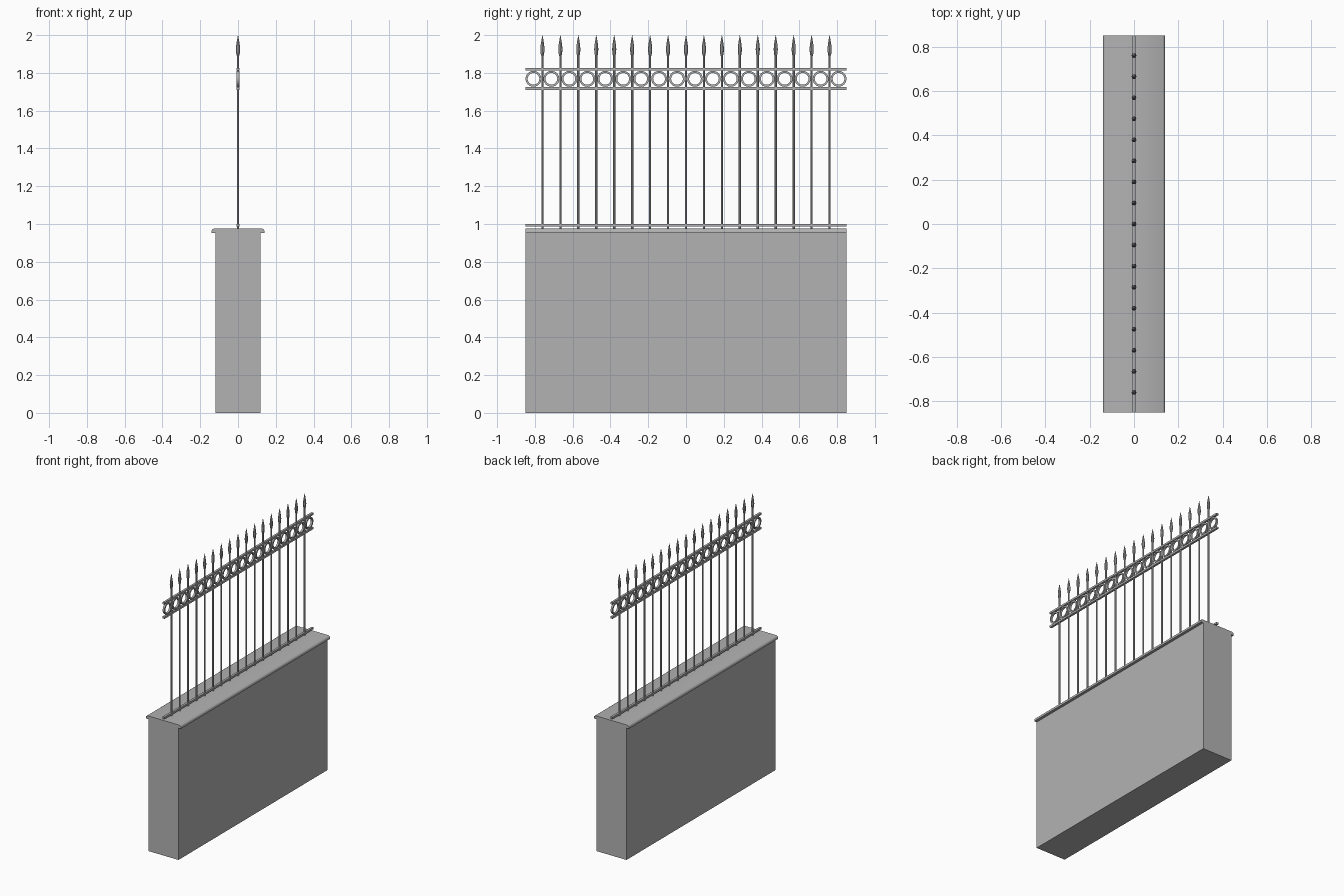
import bpy
import bmesh
from math import pi, cos, sin

if "Cube" in bpy.data.objects:
    bpy.data.objects.remove(bpy.data.objects["Cube"])


def material(name, colour):
    mat = bpy.data.materials.new(name)
    mat.use_nodes = True
    mat.diffuse_color = colour
    mat.node_tree.nodes["Principled BSDF"].inputs["Base Color"].default_value = colour
    return mat


grey = material("plain grey", (0.45, 0.45, 0.45, 1))

HALF = 0.85       # half length along y
STEP = 0.095      # bar spacing
BARS = 17


def finish(name, bm, smooth=False):
    bmesh.ops.recalc_face_normals(bm, faces=bm.faces)
    mesh = bpy.data.meshes.new(name)
    bm.to_mesh(mesh)
    bm.free()
    mesh.materials.append(grey)
    obj = bpy.data.objects.new(name, mesh)
    bpy.context.collection.objects.link(obj)
    if smooth:
        bpy.ops.object.select_all(action='DESELECT')
        obj.select_set(True)
        bpy.context.view_layer.objects.active = obj
        bpy.ops.object.shade_smooth_by_angle(angle=0.7)
    return obj


def extrude_y(name, profile, smooth=False):
    """Closed x-z profile carried along the whole length."""
    bm = bmesh.new()
    face = bm.faces.new([bm.verts.new((x, -HALF, z)) for x, z in profile])
    ext = bmesh.ops.extrude_face_region(bm, geom=[face])
    verts = [v for v in ext["geom"] if isinstance(v, bmesh.types.BMVert)]
    bmesh.ops.translate(bm, verts=verts, vec=(0, 2 * HALF, 0))
    return finish(name, bm, smooth)


def lathe(name, profile, y, sides=8):
    """Upright turned part from (radius, z) pairs."""
    bm = bmesh.new()
    rings = [[bm.verts.new((r * cos(2 * pi * i / sides), y + r * sin(2 * pi * i / sides), z))
              for i in range(sides)] for r, z in profile]
    for a, b in zip(rings, rings[1:]):
        for i in range(sides):
            j = (i + 1) % sides
            bm.faces.new((a[i], a[j], b[j], b[i]))
    bm.faces.new(rings[0])
    bm.faces.new(rings[-1])
    return finish(name, bm, True)


def ring(name, y, z, outer, inner, half_x, sides=24):
    """Flat band ring facing along x."""
    bm = bmesh.new()
    section = [(outer, -half_x), (outer, half_x), (inner, half_x), (inner, -half_x)]
    loops = [[bm.verts.new((x, y + r * cos(2 * pi * i / sides), z + r * sin(2 * pi * i / sides)))
              for r, x in section] for i in range(sides)]
    for i in range(sides):
        a, b = loops[i], loops[(i + 1) % sides]
        for k in range(4):
            m = (k + 1) % 4
            bm.faces.new((a[k], a[m], b[m], b[k]))
    return finish(name, bm, True)


# Masonry base and rounded coping
extrude_y("wall", [(-0.12, 0), (0.12, 0), (0.12, 0.955), (-0.12, 0.955)])
side = [(0.14, 0.952), (0.14, 0.963), (0.137, 0.97), (0.13, 0.975)]
extrude_y("coping", side + [(-x, z) for x, z in reversed(side)], True)

# Horizontal rails
for label, z in (("bottom", 0.993), ("middle", 1.717), ("top", 1.82)):
    extrude_y(label + "_rail", [(-0.008, z - 0.007), (0.008, z - 0.007),
                                (0.008, z + 0.007), (-0.008, z + 0.007)])

# Upright bars with spear points
for n in range(BARS):
    y = (n - (BARS - 1) / 2) * STEP
    lathe(f"bar_{n + 1}", [(0.006, 0.97), (0.006, 1.9)], y)
    lathe(f"spear_{n + 1}", [(0.006, 1.89), (0.009, 1.90), (0.011, 1.925), (0.009, 1.95),
                             (0.005, 1.975), (0.0005, 2.0)], y)

# Rings between the upper rails
for n in range(BARS + 1):
    ring(f"ring_{n + 1}", (n - BARS / 2) * STEP, 1.7685, 0.042, 0.031, 0.007)
